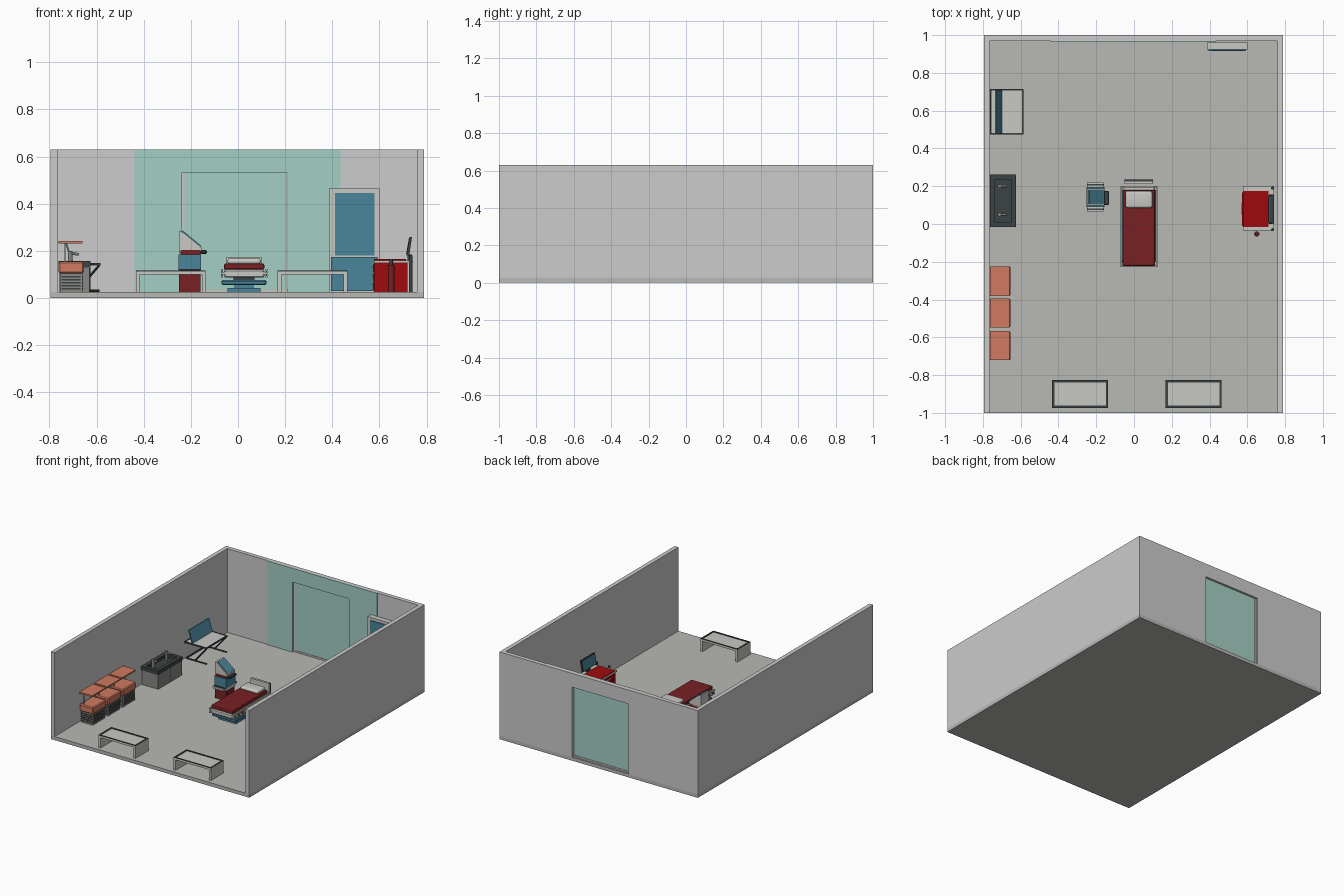
import bpy, bmesh, math
from mathutils import Vector

def mat(name, r, g, b):
    m = bpy.data.materials.new(name)
    lin = lambda c: (c / 255 / 12.92) if c < 11 else ((c / 255 + 0.055) / 1.055) ** 2.4
    m.diffuse_color = (lin(r), lin(g), lin(b), 1)
    return m

WALL = mat("wall grey", 204, 204, 204)
FLOOR = mat("floor grey", 184, 184, 181)
TEAL = mat("glass teal", 164, 207, 197)
BLUE = mat("steel blue", 74, 134, 156)
MAROON = mat("maroon", 120, 32, 35)
RED = mat("red", 160, 11, 13)
ORANGE = mat("orange", 208, 122, 96)
DARK = mat("dark grey", 60, 66, 67)
LIGHT = mat("light grey", 200, 200, 196)
MID = mat("mid grey", 135, 135, 133)

def finish(name, bm, m, bevel=0, seg=1):
    bmesh.ops.recalc_face_normals(bm, faces=bm.faces)
    me = bpy.data.meshes.new(name)
    bm.to_mesh(me)
    bm.free()
    me.materials.append(m)
    o = bpy.data.objects.new(name, me)
    bpy.context.collection.objects.link(o)
    if bevel:
        b = o.modifiers.new("bevel", 'BEVEL')
        b.width, b.segments = bevel, seg
    return o

def box(name, x0, x1, y0, y1, z0, z1, m, bevel=0, seg=1):
    bm = bmesh.new()
    bmesh.ops.create_cube(bm, size=1)
    for v in bm.verts:
        v.co = Vector(((x0 + x1) / 2 + v.co.x * (x1 - x0),
                       (y0 + y1) / 2 + v.co.y * (y1 - y0),
                       (z0 + z1) / 2 + v.co.z * (z1 - z0)))
    return finish(name, bm, m, bevel, seg)

def prism(name, pts, y0, y1, m):
    """Extrude an xz profile along y."""
    bm = bmesh.new()
    f = bm.faces.new([bm.verts.new((x, y0, z)) for x, z in pts])
    r = bmesh.ops.extrude_face_region(bm, geom=[f])
    for v in r["geom"]:
        if isinstance(v, bmesh.types.BMVert):
            v.co.y = y1
    return finish(name, bm, m)

def rod(name, a, b, r, m, n=12):
    a, b = Vector(a), Vector(b)
    bm = bmesh.new()
    bmesh.ops.create_cone(bm, cap_ends=True, segments=n, radius1=r, radius2=r, depth=(b - a).length)
    q = (b - a).to_track_quat('Z', 'Y')
    for v in bm.verts:
        v.co = q @ v.co + (a + b) / 2
    return finish(name, bm, m)

def ring(name, x0, x1, y0, y1, z0, z1, w, m):
    """Flat rectangular frame."""
    box(name + "_left", x0, x0 + w, y0, y1, z0, z1, m)
    box(name + "_right", x1 - w, x1, y0, y1, z0, z1, m)
    box(name + "_front", x0 + w, x1 - w, y0, y0 + w, z0, z1, m)
    box(name + "_back", x0 + w, x1 - w, y1 - w, y1, z0, z1, m)

# Room shell: floor, side walls, back wall with a doorway
F, H = 0.025, 0.63
box("floor", -0.795, 0.79, -1, 1, 0, F, FLOOR)
box("left_wall", -0.795, -0.765, -1, 0.985, F, H, WALL)
box("right_wall", 0.76, 0.79, -1, 0.985, F, H, WALL)
box("back_wall_left", -0.795, -0.24, 0.97, 1, F, H, WALL)
box("back_wall_right", 0.21, 0.79, 0.97, 1, F, H, WALL)
box("back_wall_lintel", -0.24, 0.21, 0.97, 1, 0.53, H, WALL)

# Glazing: door pane and panels on the inner face
box("door_pane", -0.228, 0.205, 0.978, 0.984, 0.036, 0.53, TEAL)
box("door_jamb", -0.24, -0.228, 0.976, 0.986, F, 0.53, LIGHT)
box("door_sill", -0.228, 0.21, 0.974, 0.988, F, 0.036, LIGHT)
box("glass_panel_left", -0.44, -0.24, 0.964, 0.97, F, H, TEAL)
box("glass_panel_right", 0.21, 0.435, 0.964, 0.97, F, H, TEAL)
box("glass_panel_top", -0.24, 0.21, 0.964, 0.97, 0.53, H, TEAL)

# Tall cabinet against the back wall
box("cabinet_body", 0.387, 0.6, 0.925, 0.962, F, 0.465, LIGHT)
box("cabinet_upper_door", 0.412, 0.58, 0.919, 0.925, 0.18, 0.445, BLUE)
box("cabinet_lower_door", 0.395, 0.592, 0.917, 0.925, 0.03, 0.175, BLUE)

# Two low front benches
for i, x in enumerate((-0.433, 0.168)):
    n, x1 = "bench_%d" % (i + 1), x + 0.296
    y0, y1 = -0.973, -0.827
    box(n + "_top", x, x1, y0, y1, 0.1, 0.113, LIGHT)
    ring(n + "_rim", x, x1, y0, y1, 0.113, 0.117, 0.011, DARK)
    for s, xa in (("left", x), ("right", x1 - 0.016)):
        box(n + "_leg_" + s, xa, xa + 0.016, y0, y1, F, 0.1, LIGHT)

# Treatment bed
box("bed_foot", -0.045, 0.095, -0.16, 0.14, F, 0.042, BLUE)
box("bed_column", -0.015, 0.065, -0.1, 0.08, 0.042, 0.056, BLUE)
box("bed_base", -0.07, 0.12, -0.2, 0.18, 0.055, 0.076, BLUE, 0.005)
box("bed_lift", -0.02, 0.07, -0.12, 0.1, 0.076, 0.088, DARK)
box("bed_frame", -0.06, 0.112, -0.225, 0.2, 0.086, 0.12, LIGHT, 0.006)
box("mattress", -0.06, 0.112, -0.222, 0.18, 0.12, 0.147, MAROON, 0.008, 2)
p = box("pillow", -0.045, 0.097, 0.085, 0.175, 0.143, 0.168, LIGHT, 0.012, 4)
for f in p.data.polygons:
    f.use_smooth = True
box("headboard", -0.05, 0.1, 0.213, 0.224, 0.09, 0.175, LIGHT)
box("headboard_bar", -0.05, 0.1, 0.224, 0.235, 0.09, 0.172, DARK)
for s, x in (("left", -0.072), ("right", 0.116)):
    box("bed_rail_" + s, x, x + 0.009, -0.228, 0.2, 0.112, 0.123, LIGHT)
    for k in range(10):
        y = -0.215 + k * 0.044
        box("bed_rail_%s_post_%d" % (s, k), x + 0.002, x + 0.007, y, y + 0.012, 0.095, 0.112, MAROON)
    box("bed_rail_%s_lower" % s, x, x + 0.009, -0.228, 0.2, 0.088, 0.095, LIGHT)
for s, y in (("foot", -0.225), ("head", 0.19)):
    box("bed_crossbar_" + s, -0.072, 0.125, y, y + 0.01, 0.1, 0.11, LIGHT)

# Scanner console beside the bed
box("console_base", -0.25, -0.16, 0.095, 0.19, F, 0.1, MAROON)
box("console_shelf", -0.252, -0.157, 0.09, 0.195, 0.1, 0.118, LIGHT)
box("console_body", -0.252, -0.157, 0.09, 0.195, 0.118, 0.185, BLUE)
box("console_band", -0.245, -0.16, 0.097, 0.188, 0.185, 0.203, MAROON)
prism("console_head", [(-0.25, 0.19), (-0.25, 0.285), (-0.232, 0.278), (-0.155, 0.215), (-0.155, 0.2)],
      0.097, 0.188, LIGHT)
prism("console_screen", [(-0.24, 0.282), (-0.236, 0.287), (-0.156, 0.222), (-0.16, 0.217)],
      0.105, 0.18, BLUE)
box("console_handle", -0.16, -0.132, 0.1, 0.175, 0.187, 0.203, DARK, 0.004)
for s, y in (("front", 0.065), ("back", 0.195)):
    box("console_tray_" + s, -0.248, -0.162, y, y + 0.025, 0.106, 0.118, LIGHT)
    box("console_tray_edge_" + s, -0.25, -0.16, y + 0.01, y + 0.016, 0.118, 0.124, DARK)

# Drawer trolley with screen and gas cylinder
box("trolley_body", 0.578, 0.72, -0.02, 0.178, F, 0.155, RED)
box("trolley_top", 0.577, 0.742, -0.035, 0.2, 0.148, 0.16, LIGHT)
box("trolley_mat", 0.577, 0.712, -0.016, 0.176, 0.16, 0.165, RED)
for k in range(3):
    z = 0.035 + k * 0.038
    box("trolley_drawer_%d" % k, 0.572, 0.578, -0.01, 0.168, z, z + 0.032, RED)
    box("trolley_pull_%d" % k, 0.569, 0.573, 0.05, 0.11, z + 0.018, z + 0.024, LIGHT)
prism("trolley_screen_case", [(0.714, 0.18), (0.726, 0.178), (0.738, 0.258), (0.728, 0.26)], 0.0, 0.156, DARK)
prism("trolley_screen", [(0.713, 0.186), (0.716, 0.186), (0.729, 0.254), (0.725, 0.254)], 0.008, 0.148, BLUE)
box("trolley_screen_stand", 0.72, 0.738, 0.06, 0.1, 0.16, 0.185, DARK)
for s, y in (("front", -0.03), ("back", 0.19)):
    rod("trolley_post_" + s, (0.733, y, F), (0.733, y, 0.18), 0.008, DARK)
rod("gas_cylinder", (0.65, -0.053, F), (0.65, -0.053, 0.14), 0.014, MAROON, 16)
rod("gas_valve", (0.65, -0.053, 0.14), (0.65, -0.053, 0.165), 0.007, DARK)

# Three orange wall seats with raised shelves
for i, (y0, y1) in enumerate(((-0.38, -0.225), (-0.547, -0.395), (-0.72, -0.567))):
    n = "seat_%d" % (i + 1)
    box(n + "_base", -0.755, -0.66, y0 + 0.006, y1 - 0.006, F, 0.105, MID)
    box(n + "_cushion", -0.762, -0.653, y0, y1, 0.105, 0.155, ORANGE, 0.006)
    box(n + "_shelf", -0.762, -0.66, y0, y1, 0.231, 0.241, ORANGE)
    for s, y in (("a", y0 + 0.008), ("b", y1 - 0.014)):
        box(n + "_post_" + s, -0.738, -0.732, y, y + 0.006, 0.155, 0.231, LIGHT)
    for k in range(5):
        z = 0.036 + k * 0.013
        box(n + "_front_slot_%d" % k, -0.748, -0.668, y0 + 0.003, y0 + 0.006, z, z + 0.006, DARK)
        box(n + "_side_slot_%d" % k, -0.66, -0.657, y0 + 0.02, y1 - 0.02, z, z + 0.006, DARK)

# Wash cabinet with basin and two taps
box("wash_cabinet", -0.757, -0.629, -0.012, 0.257, F, 0.13, MID)
ring("wash_rim", -0.762, -0.625, -0.016, 0.262, 0.13, 0.158, 0.026, DARK)
box("wash_basin", -0.737, -0.65, 0.008, 0.237, 0.13, 0.136, DARK)
for i, y in enumerate((0.05, 0.2)):
    n = "tap_%d" % (i + 1)
    rod(n + "_stem", (-0.712, y, 0.134), (-0.712, y, 0.2), 0.01, MID)
    rod(n + "_spout", (-0.712, y, 0.192), (-0.675, y, 0.185), 0.006, MID)
box("wash_door_gap", -0.629, -0.626, 0.12, 0.124, 0.03, 0.128, DARK)

# Cantilever chair in the back corner
box("chair_seat", -0.755, -0.59, 0.483, 0.707, 0.138, 0.147, LIGHT)
ring("chair_seat_rim", -0.762, -0.584, 0.475, 0.715, 0.14, 0.149, 0.008, DARK)
prism("chair_back", [(-0.706, 0.15), (-0.698, 0.15), (-0.727, 0.237), (-0.735, 0.237)], 0.48, 0.71, BLUE)
for s, y in (("front", 0.482), ("back", 0.708)):
    rod("chair_leg_" + s, (-0.588, y, 0.14), (-0.68, y, 0.032), 0.005, DARK, 8)
    rod("chair_runner_" + s, (-0.75, y, 0.031), (-0.588, y, 0.031), 0.005, DARK, 8)
rod("chair_crossbar", (-0.75, 0.482, 0.031), (-0.75, 0.708, 0.031), 0.005, DARK, 8)
